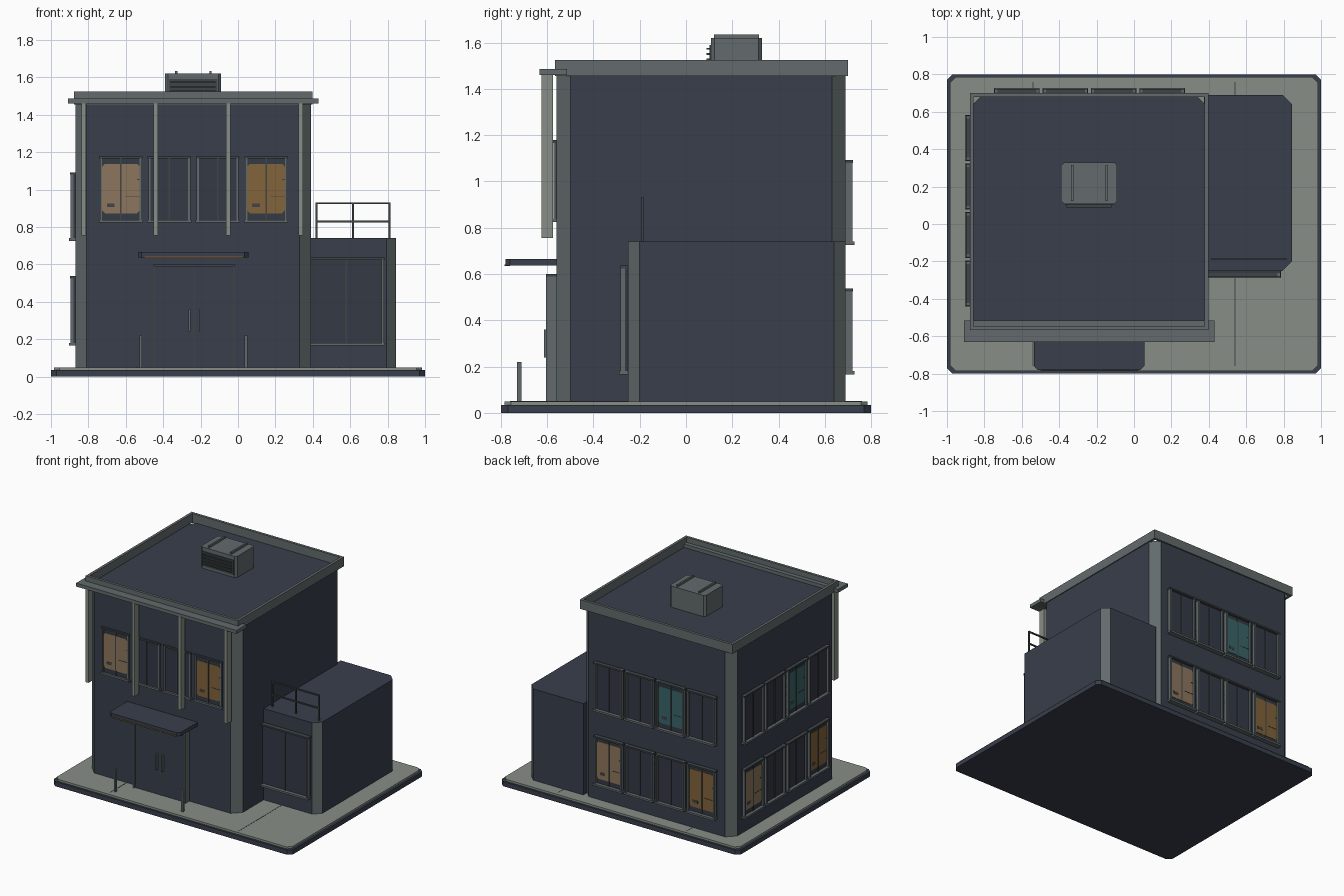
import bpy, bmesh, math
from mathutils import Matrix, Vector

if "Cube" in bpy.data.objects:
    bpy.data.objects.remove(bpy.data.objects["Cube"])

# ---- flat colours (linear) ----
COL = {
    "wall_navy": (0.040, 0.049, 0.072), "trim_grey": (0.125, 0.146, 0.150),
    "pale_stone": (0.245, 0.275, 0.240), "frame_dark": (0.050, 0.060, 0.064),
    "glass_dark": (0.034, 0.041, 0.060), "glow_tan": (0.270, 0.180, 0.110),
    "glow_amber": (0.225, 0.125, 0.042), "glow_teal": (0.042, 0.130, 0.140),
}
NAMES = list(COL)
MATS = []
for n, c in COL.items():
    m = bpy.data.materials.new(n)
    m.diffuse_color = (*c, 1)
    m.use_nodes = True
    m.node_tree.nodes["Principled BSDF"].inputs["Base Color"].default_value = m.diffuse_color
    MATS.append(m)
IDX = {n: i for i, n in enumerate(NAMES)}


def finish(name, bm):
    bmesh.ops.recalc_face_normals(bm, faces=bm.faces)
    me = bpy.data.meshes.new(name)
    bm.to_mesh(me)
    bm.free()
    for m in MATS:
        me.materials.append(m)
    ob = bpy.data.objects.new(name, me)
    bpy.context.collection.objects.link(ob)
    return ob


def add_box(bm, x, y, z, mat, mtx=Matrix()):
    """box from (min, max) ranges on each axis"""
    size = Vector((x[1] - x[0], y[1] - y[0], z[1] - z[0]))
    mid = Vector((sum(x) / 2, sum(y) / 2, sum(z) / 2))
    r = bmesh.ops.create_cube(bm, size=1, matrix=mtx @ Matrix.Translation(mid) @ Matrix.Diagonal((*size, 1)))
    for f in {f for v in r["verts"] for f in v.link_faces}:
        f.material_index = IDX[mat]


def boxes(name, items):
    bm = bmesh.new()
    for it in items:
        add_box(bm, *it)
    return finish(name, bm)


def add_prism(bm, pts, z0, z1, mat, mtx=Matrix(), corner_mat=None):
    """extruded outline; slanted side faces may take their own colour"""
    vs = [bm.verts.new(mtx @ Vector((p[0], p[1], z0))) for p in pts]
    f = bm.faces.new(vs)
    up = (mtx.to_3x3() @ Vector((0, 0, z1 - z0)))
    r = bmesh.ops.extrude_face_region(bm, geom=[f])
    top = [g for g in r["geom"] if isinstance(g, bmesh.types.BMVert)]
    bmesh.ops.translate(bm, verts=top, vec=up)
    bm.normal_update()
    for fc in {fc for v in vs + top for fc in v.link_faces}:
        slanted = abs(fc.normal.x) > 0.3 and abs(fc.normal.y) > 0.3
        fc.material_index = IDX[corner_mat if corner_mat and slanted else mat]


def outline(x0, x1, y0, y1, c):
    """rectangle with cut corners: c = (front left, front right, back right, back left)"""
    pts = []
    for (x, y, sx, sy), k, flip in zip(((x0, y0, 1, 1), (x1, y0, -1, 1), (x1, y1, -1, -1), (x0, y1, 1, -1)), c, (0, 1, 0, 1)):
        if k == 0:
            pts.append((x, y))
            continue
        pair = [(x, y + sy * k), (x + sx * k, y)]
        pts += pair[::-1] if flip else pair
    return pts


def prism(name, rect, c, z0, z1, mat, corner_mat=None):
    bm = bmesh.new()
    add_prism(bm, outline(*rect, c), z0, z1, mat, corner_mat=corner_mat)
    return finish(name, bm)


# ---- base, paving and joints ----
prism("base_plinth", (-1, 1, -0.8, 0.8), (0.03,) * 4, 0, 0.035, "wall_navy")
prism("paving", (-0.985, 0.985, -0.785, 0.785), (0.03,) * 4, 0.035, 0.05, "pale_stone")
boxes("paving_joints", [((s * 0.54 - 0.003, s * 0.54 + 0.003), (-0.76, 0.76), (0.045, 0.051), "frame_dark") for s in (-1, 1)])

# ---- main block and side wing, with grey cut corners ----
prism("main_block", (-0.87, 0.39, -0.56, 0.69), (0.06,) * 4, 0.05, 1.46, "wall_navy", "trim_grey")
prism("side_wing", (0.375, 0.845, -0.25, 0.69), (0, 0.05, 0.05, 0), 0.05, 0.74, "wall_navy", "trim_grey")

# ---- parapet, front cornice and vertical fins ----
PX, PY, PZ, t = (-0.877, 0.397), (-0.567, 0.7), (1.455, 1.525), 0.02
boxes("parapet", [
    (PX, (PY[0], PY[0] + t), PZ, "trim_grey"), (PX, (PY[1] - t, PY[1]), PZ, "trim_grey"),
    ((PX[0], PX[0] + t), (PY[0] + t, PY[1] - t), PZ, "trim_grey"),
    ((PX[1] - t, PX[1]), (PY[0] + t, PY[1] - t), PZ, "trim_grey")])
boxes("front_cornice", [((-0.91, 0.43), (-0.632, -0.515), (1.46, 1.486), "trim_grey")])
for i in range(4):
    cx = -0.825 + i * 0.3865
    boxes(f"front_fin_{i}", [((cx - 0.012, cx + 0.012), (-0.625, -0.575), (0.755, 1.462), "pale_stone")])


# ---- windows: local x along the wall, local -y outward ----
def window(name, px, py, z0, angle, glass, w=0.225, h=0.35, d=0.03):
    M = Matrix.Translation((px, py, z0)) @ Matrix.Rotation(math.radians(angle), 4, 'Z')
    bm = bmesh.new()
    a, b = w / 2, 0.012
    g = -d * 0.4
    add_box(bm, (-a, a), (g, 0.005), (0, h), "glass_dark", M)
    for s in (-1, 1):
        add_box(bm, sorted((s * a, s * (a - b))), (-d, 0.005), (0, h), "trim_grey", M)
    add_box(bm, (-a - 0.004, a + 0.004), (-d - 0.002, 0.005), (h - b, h), "frame_dark", M)
    add_box(bm, (-a - 0.006, a + 0.006), (-d - 0.008, 0.005), (-0.004, b - 0.002), "trim_grey", M)
    if glass:
        # glowing pane with rounded corners, plus small interior silhouettes
        L = M @ Matrix.Rotation(math.radians(90), 4, 'X')
        add_prism(bm, outline(-a + b, a - b, 0.045, h - 0.04, (0.015,) * 4), -g, -g + 0.003, glass, L)
        add_box(bm, (-0.075, -0.033), (g - 0.005, g), (0.078, 0.098), "frame_dark", M)
        add_box(bm, (0.025, 0.1), (g - 0.005, g), (0.132, 0.136), "frame_dark", M)
        add_box(bm, (0.085, 0.1), (g - 0.005, g), (0.222, 0.228), "frame_dark", M)
    add_box(bm, (-0.004, 0.004), (g - 0.006, g), (0, h), "frame_dark", M)
    finish(name, bm)


TAN, AMB, TEAL = "glow_tan", "glow_amber", "glow_teal"
WX = [-0.626 + i * 0.2587 for i in range(4)]
WY = [-0.318 + i * 0.2593 for i in range(4)]
for i in range(4):
    window(f"front_window_{i}", WX[i], -0.56, 0.828, 0, (TAN, None, None, AMB)[i], d=0.012)
    window(f"back_lower_window_{i}", WX[i], 0.69, 0.17, 180, (AMB, None, None, TAN)[i], w=0.232, h=0.367)
    window(f"back_upper_window_{i}", WX[i], 0.69, 0.73, 180, (None, TEAL, None, None)[i], w=0.232, h=0.362)
    window(f"left_lower_window_{i}", -0.87, WY[i], 0.17, -90, (AMB, None, None, TAN)[i], w=0.232, h=0.367, d=0.025)
    window(f"left_upper_window_{i}", -0.87, WY[i], 0.73, -90, (None, TEAL, None, None)[i], w=0.232, h=0.362, d=0.025)
window("wing_window", 0.578, -0.25, 0.17, 0, None, w=0.405, h=0.466, d=0.032)

# ---- entrance: double door, frame, handles, canopy and light strip ----
DX = -0.235
door = [((DX - 0.21, DX + 0.21), (-0.592, -0.555), (0.05, 0.59), "wall_navy"),
        ((DX - 0.22, DX + 0.22), (-0.605, -0.555), (0.585, 0.6), "frame_dark"),
        ((DX - 0.003, DX + 0.003), (-0.596, -0.59), (0.05, 0.585), "frame_dark")]
for s in (-1, 1):
    door.append((sorted((DX + s * 0.208, DX + s * 0.22)), (-0.605, -0.555), (0.05, 0.59), "trim_grey"))
    door.append(((DX + s * 0.025 - 0.005, DX + s * 0.025 + 0.005), (-0.614, -0.59), (0.24, 0.36), "trim_grey"))
boxes("double_door", door)
prism("door_canopy", (-0.535, 0.055, -0.78, -0.555), (0.02, 0.02, 0, 0), 0.637, 0.665, "wall_navy")
boxes("canopy_light_strip", [((-0.5, 0.025), (-0.784, -0.76), (0.634, 0.642), "glow_amber")])
for s, px in (("left", -0.52), ("right", 0.043)):
    boxes(f"entrance_post_{s}", [((px - 0.007, px + 0.007), (-0.73, -0.71), (0.05, 0.22), "trim_grey")])

# ---- railing on the wing roof ----
rail = [((px - 0.005, px + 0.005), (-0.193, -0.183), (0.735, 0.93), "frame_dark") for px in (0.42, 0.615, 0.81)]
rail += [((0.415, 0.815), (-0.193, -0.183), (z - 0.005, z + 0.005), "frame_dark") for z in (0.83, 0.927)]
boxes("wing_railing", rail)

# ---- rooftop air unit with louvres and top rails ----
prism("air_unit", (-0.39, -0.09, 0.108, 0.328), (0.015,) * 4, 1.455, 1.62, "trim_grey")
grille = [((-0.37, -0.11), (0.102, 0.11), (1.48, 1.59), "frame_dark")]
grille += [((-0.36, -0.12), (0.088, 0.104), (z, z + 0.008), "frame_dark") for z in (1.50, 1.523, 1.546, 1.569)]
boxes("air_unit_grille", grille)
boxes("air_unit_top_rails", [((px - 0.006, px + 0.006), (0.122, 0.315), (1.615, 1.635), "trim_grey") for px in (-0.33, -0.147)])
